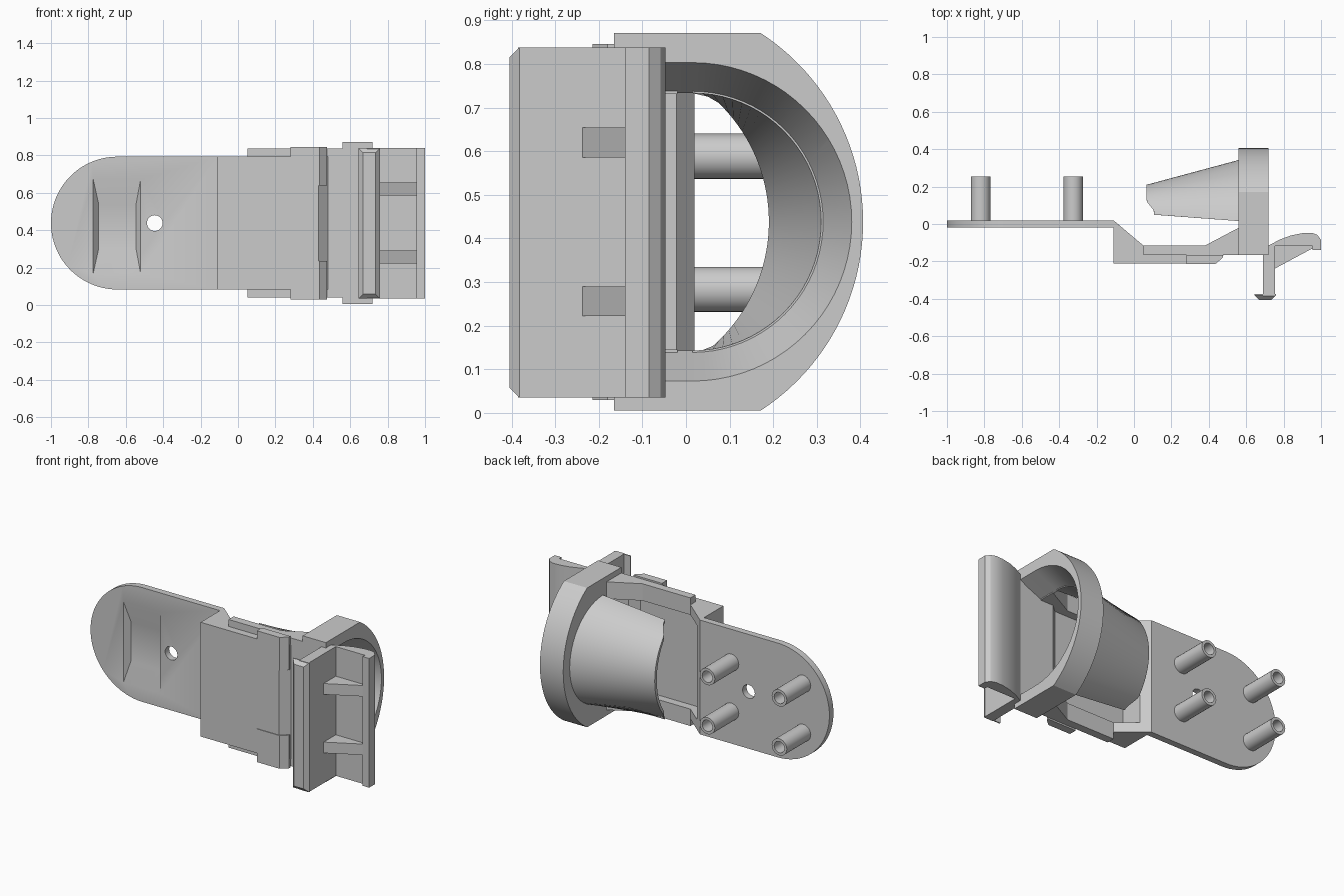
import bpy, bmesh
from math import sin, cos, pi, asin, radians

cube = bpy.data.objects.get("Cube")
if cube:
    bpy.data.objects.remove(cube, do_unlink=True)

grey = bpy.data.materials.new("plastic_grey")
grey.use_nodes = True
grey.diffuse_color = (0.6, 0.6, 0.6, 1)
grey.node_tree.nodes["Principled BSDF"].inputs["Base Color"].default_value = (0.6, 0.6, 0.6, 1)

MID = 0.438  # height of the mirror plane


def loft(name, loops, closed=False):
    """Skin matching loops of points; cap the ends, or join last to first."""
    bm = bmesh.new()
    rows = [[bm.verts.new(p) for p in loop] for loop in loops]
    n = len(rows[0])
    pairs = list(zip(rows, rows[1:]))
    if closed:
        pairs.append((rows[-1], rows[0]))
    for a, b in pairs:
        for i in range(n):
            j = (i + 1) % n
            bm.faces.new((a[i], a[j], b[j], b[i]))
    if not closed:
        bm.faces.new(rows[0])
        bm.faces.new(rows[-1])
    bmesh.ops.recalc_face_normals(bm, faces=bm.faces)
    mesh = bpy.data.meshes.new(name)
    bm.to_mesh(mesh)
    bm.free()
    obj = bpy.data.objects.new(name, mesh)
    bpy.context.collection.objects.link(obj)
    mesh.materials.append(grey)
    return obj


def prism_z(name, pts, lo, hi):
    return loft(name, [[(x, y, z) for x, y in pts] for z in (lo, hi)])


def prism_y(name, pts, lo, hi):
    return loft(name, [[(x, y, z) for x, z in pts] for y in (lo, hi)])


def rect(a, b, c, d):
    return [(a, c), (b, c), (b, d), (a, d)]


def circle(x, z, r, n=32):
    return [(x + r * cos(2 * pi * i / n), z + r * sin(2 * pi * i / n)) for i in range(n)]


def cut(obj, cutter):
    cutter.hide_render = True
    mod = obj.modifiers.new("cut", "BOOLEAN")
    mod.operation = "DIFFERENCE"
    mod.solver = "EXACT"
    mod.object = cutter
    bpy.context.view_layer.objects.active = obj
    with bpy.context.temp_override(object=obj, active_object=obj):
        bpy.ops.object.modifier_apply(modifier="cut")
    bpy.data.objects.remove(cutter, do_unlink=True)


def smooth(obj, angle=30):
    bpy.ops.object.select_all(action="DESELECT")
    obj.select_set(True)
    bpy.context.view_layer.objects.active = obj
    bpy.ops.object.shade_smooth_by_angle(angle=radians(angle))


def mirrored(lo, hi):
    return [("lower", lo, hi), ("upper", 2 * MID - hi, 2 * MID - lo)]


# Round-ended mounting plate with a screw hole and a shallow pocket
R = 0.355
outline = [(-0.11, MID - R), (-0.11, MID + R)]
outline += [(-0.645 - R * sin(pi * i / 40), MID + R * cos(pi * i / 40)) for i in range(41)]
plate = prism_y("mounting_plate", outline, -0.02, 0.02)
cut(plate, prism_y("hole_cutter", circle(-0.445, MID, 0.042), -0.1, 0.1))
cut(plate, loft("pocket_cutter", [
    [(x, y, z) for x, z in rect(*r)] for y, r in (
        (-0.021, (-0.775, -0.52, 0.165, 0.675)),
        (0.014, (-0.745, -0.545, 0.30, 0.54)))]))
smooth(plate)

# Four hollow posts behind the plate
for side, x in (("right", -0.82), ("left", -0.325)):
    for level, z in (("lower", 0.283), ("upper", 0.588)):
        rings = [[(a, y, b) for a, b in circle(x, z, r, 24)] for y, r in
                 ((0.01, 0.052), (0.255, 0.052), (0.255, 0.035), (0.03, 0.035))]
        smooth(loft(f"post_{side}_{level}", rings))

# Stepped channel: floor, side walls and outer rails
floor_profile = [(-0.11, 0.02), (-0.06, -0.022), (-0.06, -0.165), (0.43, -0.165),
                 (0.48, -0.12), (0.6, -0.12), (0.6, -0.165), (0.48, -0.165),
                 (0.43, -0.21), (-0.11, -0.21)]
wall_profile = [(-0.11, 0.02), (0.05, -0.115), (0.38, -0.115), (0.56, -0.02),
                (0.57, -0.02), (0.57, -0.165), (0.48, -0.165), (0.43, -0.21), (-0.11, -0.21)]
rail_profile = [(0.05, -0.115), (0.38, -0.115), (0.56, -0.02), (0.57, -0.02),
                (0.57, -0.165), (0.05, -0.165)]
prism_z("channel_floor", floor_profile, 0.145, 2 * MID - 0.145)
for level, lo, hi in mirrored(0.083, 0.145):
    prism_z(f"channel_wall_{level}", wall_profile, lo, hi)
for level, lo, hi in mirrored(0.04, 0.083):
    prism_z(f"channel_rail_{level}", rail_profile, lo, hi)

# Latch pads at the front corners
pad = [(0.28, -0.214), (0.435, -0.214), (0.475, -0.18), (0.475, -0.165), (0.28, -0.165)]
for level, lo, hi in mirrored(0.03, 0.236):
    prism_z(f"latch_pad_{level}", pad, lo, hi)


# D-shaped collar with a flared opening
def arch(x, centre, r, base, half, steps=40):
    """Arc of radius r bulging towards +y, closed by a flat base."""
    a = asin(min(1, half / r))
    pts = [(x, base, MID - half)]
    for i in range(steps + 1):
        t = a * (2 * i / steps - 1)
        pts.append((x, centre + r * cos(t), MID + r * sin(t)))
    return pts + [(x, base, MID + half)]


collar = loft("collar", [arch(x, -0.11, 0.516, -0.165, 0.433) for x in (0.56, 0.72)])
flare = 0.07 / 0.16
cut(collar, loft("flare_cutter", [
    arch(x, 0.015, 0.295 + flare * (x - 0.56), -0.12, 0.295 + flare * (x - 0.56))
    for x in (0.55, 0.73)]))
smooth(collar, 20)


# Tapering half-round guide shell
def shell_arc(centre, r, half, steps=40):
    return [p[1:] for p in arch(0, centre, r, 0, half, steps)[1:-1]]


def nose(y):
    return 0.068 + 0.04 * min(1, max(0, (0.12 - y) / 0.05))


big_in, big_out = shell_arc(0.015, 0.295, 0.295), shell_arc(0.015, 0.33, 0.33)
small_in, small_out = shell_arc(-0.19, 0.38, 0.295), shell_arc(-0.17, 0.38, 0.31)
sections = []
for bi, bo, si, so in zip(big_in, big_out, small_in, small_out):
    sections.append([(0.57, *bi), (0.57, *bo), (nose(so[0]), *so), (nose(si[0]), *si)])
smooth(loft("guide_shell", sections))

# Clip: upright arm, hooked end, curved thumb lever and gussets
CLIP = (0.035, 0.838)
prism_z("clip_arm", rect(0.69, 0.755, -0.385, -0.115), *CLIP)
loft("clip_hook", [[(x, y, z) for x, z in rect(*r)] for y, r in (
    (-0.405, (0.668, 0.735, 0.058, 0.815)),
    (-0.382, (0.645, 0.758, *CLIP)),
    (-0.375, (0.645, 0.758, *CLIP)))])
lever = [(0.72, -0.115), (0.78, -0.083), (0.84, -0.061), (0.9, -0.049), (0.95, -0.047),
         (0.98, -0.058), (1.0, -0.085), (1.0, -0.14), (0.955, -0.14), (0.955, -0.118), (0.72, -0.118)]
smooth(prism_z("thumb_lever", lever, *CLIP))
for level, lo, hi in mirrored(0.222, 0.29):
    prism_z(f"lever_gusset_{level}", [(0.75, -0.24), (0.955, -0.13), (0.955, -0.11), (0.75, -0.11)], lo, hi)
